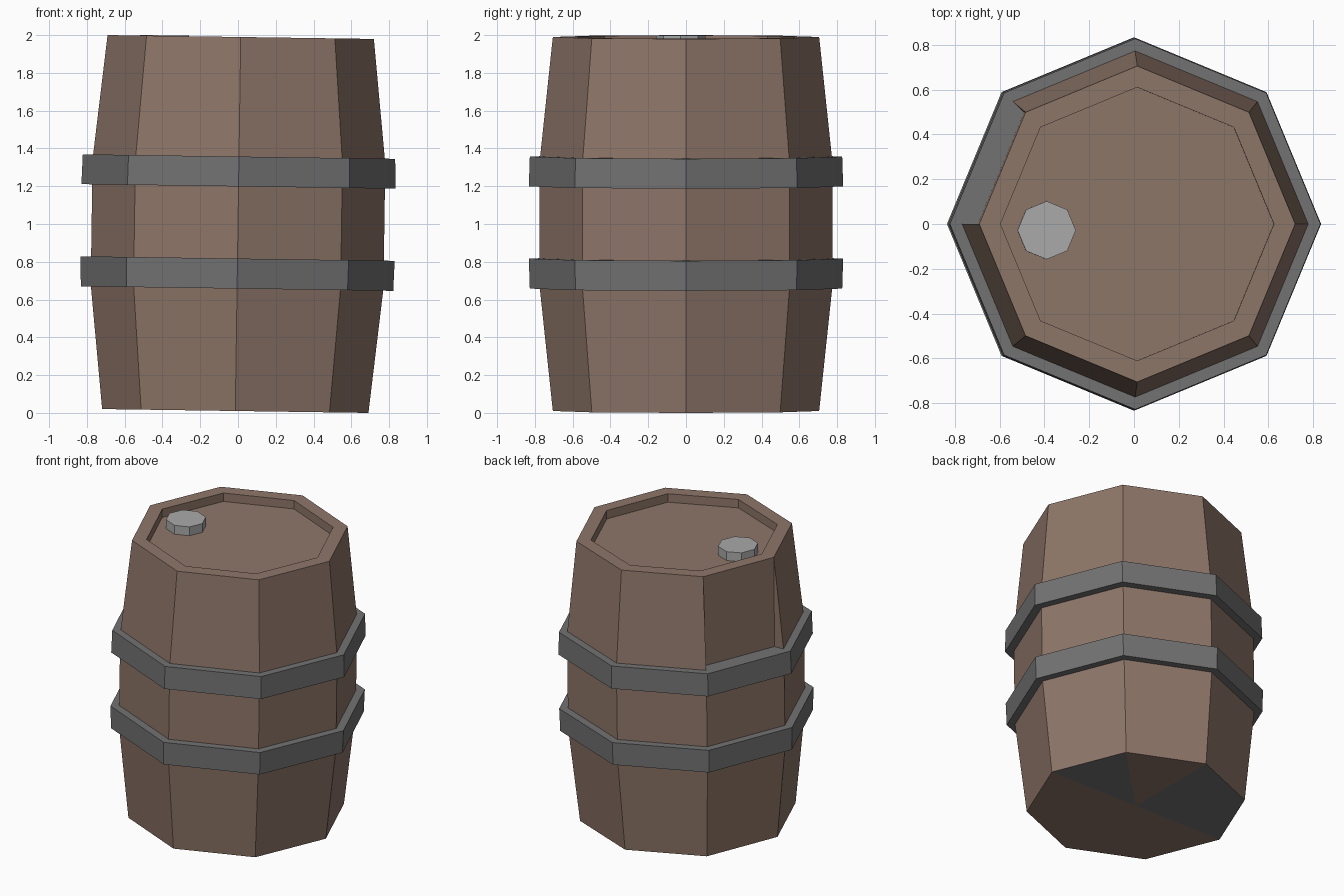
import bpy, bmesh
from math import cos, sin, pi
from mathutils import Matrix, Vector

if "Cube" in bpy.data.objects:
    bpy.data.objects.remove(bpy.data.objects["Cube"])

SIDES = 8
# The whole barrel leans very slightly towards +x
PIVOT = Vector((0, 0, 1))
LEAN = Matrix.Translation(PIVOT) @ Matrix.Rotation(0.0145, 4, 'Y') @ Matrix.Translation(-PIVOT)


def material(name, rgb):
    m = bpy.data.materials.new(name)
    m.diffuse_color = (*rgb, 1)
    m.use_nodes = True
    m.node_tree.nodes["Principled BSDF"].inputs["Base Color"].default_value = m.diffuse_color
    return m


def ring(bm, r, z, cx=0, cy=0):
    return [bm.verts.new((cx + r * cos(2 * pi * i / SIDES), cy + r * sin(2 * pi * i / SIDES), z))
            for i in range(SIDES)]


def bridge(bm, low, high):
    return [bm.faces.new((low[i], low[(i + 1) % SIDES], high[(i + 1) % SIDES], high[i]))
            for i in range(SIDES)]


def finish(bm, name, mats):
    bm.transform(LEAN)
    bm.normal_update()
    me = bpy.data.meshes.new(name)
    bm.to_mesh(me)
    bm.free()
    for m in mats:
        me.materials.append(m)
    ob = bpy.data.objects.new(name, me)
    bpy.context.collection.objects.link(ob)
    return ob


wood = material("wood", (0.27, 0.18, 0.14))
iron = material("iron", (0.17, 0.17, 0.17))
steel = material("steel", (0.40, 0.40, 0.40))

# Barrel body: staves, rim and recessed lid
bm = bmesh.new()
profile = [(0.705, 0.01), (0.775, 0.67), (0.775, 1.33), (0.705, 1.99), (0.61, 1.99), (0.61, 1.93)]
rings = [ring(bm, r, z) for r, z in profile]
walls = [bridge(bm, a, b) for a, b in zip(rings, rings[1:])]
bm.faces.new(rings[-1])

# Bottom: a fan of wedges, three of them grey
hub = bm.verts.new((0, 0, 0.01))
for i in range(SIDES):
    f = bm.faces.new((rings[0][(i + 1) % SIDES], rings[0][i], hub))
    f.material_index = 1 if i in (0, 2, 3) else 0

# One upper stave hangs straight down from the rim, set in from its neighbours
bm.faces.remove(walls[2][3])
a, b = rings[2][3], rings[2][4]
ta, tb = rings[3][3], rings[3][4]
ia, ib = [bm.verts.new((v.co.x * 0.905, v.co.y * 0.905, v.co.z)) for v in (a, b)]
bm.faces.new((ia, ib, tb, ta))
bm.faces.new((a, ia, ta))
bm.faces.new((ib, b, tb))
bm.faces.new((a, b, ib, ia))
finish(bm, "barrel_body", [wood, iron])

# Two hoops, slightly tapered away from the middle
for name, z0, z1, r0, r1 in (("lower_hoop", 0.658, 0.817, 0.827, 0.832),
                             ("upper_hoop", 1.199, 1.357, 0.832, 0.827)):
    bm = bmesh.new()
    rs = [ring(bm, r, z) for r, z in ((0.69, z0), (r0, z0), (r1, z1), (0.69, z1))]
    for i in range(4):
        bridge(bm, rs[i], rs[(i + 1) % 4])
    finish(bm, name, [iron])

# Bung on the lid
bm = bmesh.new()
low, high = [ring(bm, 0.13, z, -0.404, -0.028) for z in (1.925, 1.993)]
bridge(bm, low, high)
bm.faces.new(high)
bm.faces.new(low[::-1])
finish(bm, "bung", [steel])
